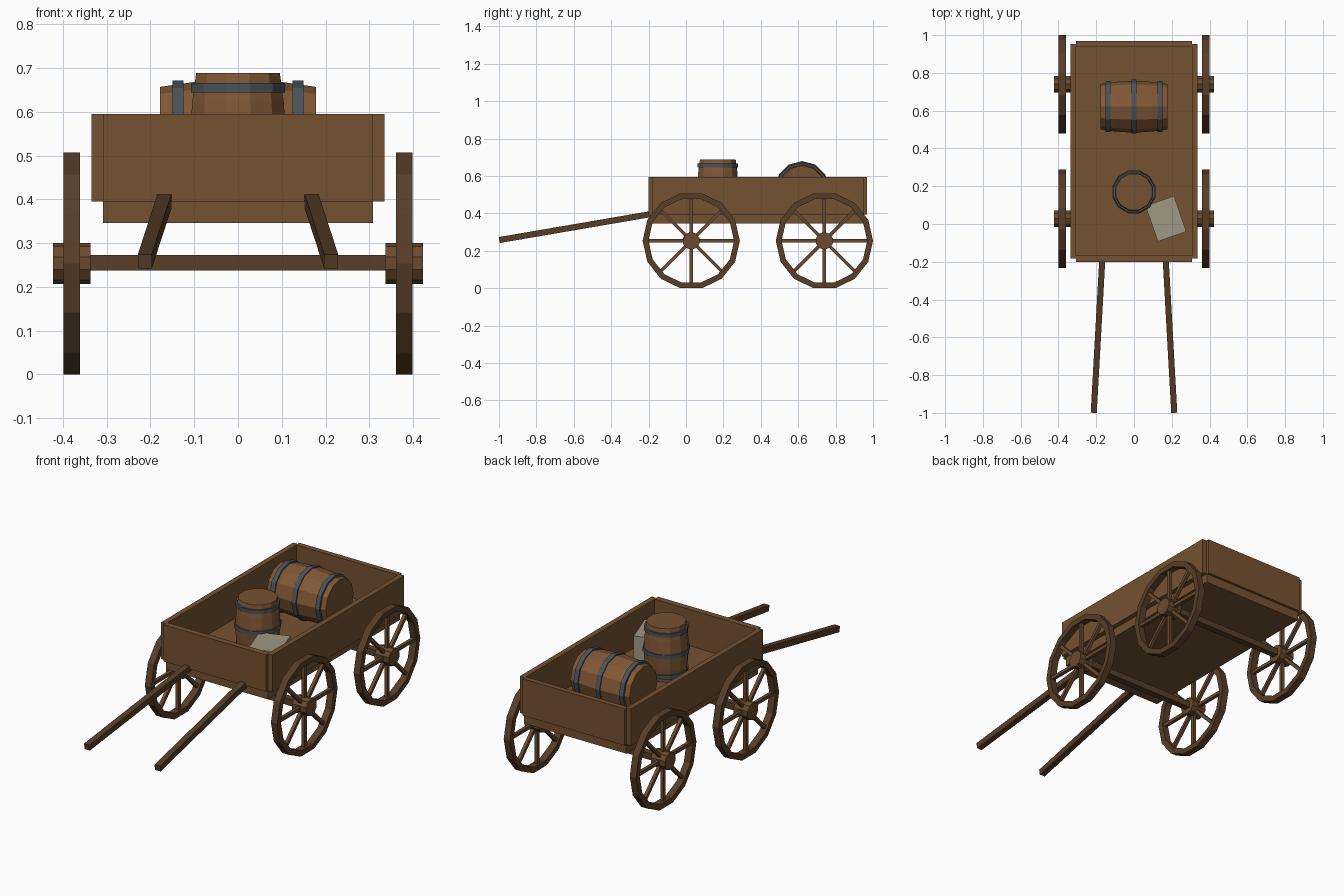
import bpy, bmesh, math
from mathutils import Matrix, Vector

if "Cube" in bpy.data.objects:
    bpy.data.objects.remove(bpy.data.objects["Cube"])


def material(name, rgb):
    m = bpy.data.materials.new(name)
    lin = [((c / 255 + 0.055) / 1.055) ** 2.4 for c in rgb]
    m.diffuse_color = (*lin, 1)
    m.use_nodes = True
    m.node_tree.nodes["Principled BSDF"].inputs["Base Color"].default_value = m.diffuse_color
    return m


BED = material("bed wood", (117, 82, 50))
DARK = material("dark wood", (88, 62, 40))
HUB = material("hub wood", (106, 74, 46))
STAVE = material("barrel wood", (130, 88, 54))
IRON = material("iron band", (75, 83, 90))
CRATE = material("pale crate", (160, 152, 132))


def finish(name, bm, mats, matrix=None):
    bmesh.ops.recalc_face_normals(bm, faces=bm.faces)
    if matrix is not None:
        bm.transform(matrix)
    me = bpy.data.meshes.new(name)
    bm.to_mesh(me)
    bm.free()
    for m in mats:
        me.materials.append(m)
    ob = bpy.data.objects.new(name, me)
    bpy.context.collection.objects.link(ob)
    return ob


def box(name, lo, hi, mat, matrix=None):
    lo, hi = Vector(lo), Vector(hi)
    bm = bmesh.new()
    bmesh.ops.create_cube(bm, size=1)
    bm.transform(Matrix.Translation((lo + hi) / 2) @ Matrix.Diagonal((*(hi - lo), 1)))
    return finish(name, bm, [mat], matrix)


def lathe(name, profile, sides, mats, matrix, closed=False, turn=0.0):
    """Revolve (radius, height) points round z; open profiles get flat caps (last material)."""
    bm = bmesh.new()
    rings = []
    for r, h in profile:
        ring = []
        for i in range(sides):
            a = 2 * math.pi * i / sides + turn
            ring.append(bm.verts.new((r * math.cos(a), r * math.sin(a), h)))
        rings.append(ring)
    pairs = list(zip(rings, rings[1:]))
    if closed:
        pairs.append((rings[-1], rings[0]))
    for a, b in pairs:
        for i in range(sides):
            j = (i + 1) % sides
            bm.faces.new((a[i], a[j], b[j], b[i]))
    if not closed:
        for ring in (rings[0], rings[-1]):
            bm.faces.new(ring).material_index = len(mats) - 1
    return finish(name, bm, mats, matrix)


# Bed: floor, side boards and end boards
box("floor", (-0.308, -0.182, 0.346), (0.308, 0.955, 0.397), BED)
for s, side in ((-1, "left"), (1, "right")):
    x0, x1 = sorted((s * 0.306, s * 0.335))
    box(side + "_board", (x0, -0.183, 0.395), (x1, 0.953, 0.595), BED)
box("front_board", (-0.308, -0.2, 0.395), (0.308, -0.167, 0.595), BED)
box("back_board", (-0.308, 0.94, 0.395), (0.308, 0.969, 0.595), BED)

# Wheels and axles
R = 0.26
WZ = R * math.cos(math.pi / 14)
TO_X = Matrix.Rotation(math.pi / 2, 4, 'Y')
for wy, end in ((0.028, "front"), (0.74, "back")):
    box(end + "_axle", (-0.37, wy - 0.018, WZ - 0.016), (0.37, wy + 0.018, WZ + 0.019), DARK)
    for s, side in ((-1, "left"), (1, "right")):
        tag = f"{end}_{side}_"
        place = Matrix.Translation((s * 0.38, wy, WZ)) @ TO_X
        lathe(tag + "rim", [(R, -0.019), (R, 0.019), (R - 0.031, 0.019), (R - 0.031, -0.019)],
              14, [DARK], place, closed=True, turn=math.pi / 2)
        lathe(tag + "hub", [(0.047, -0.043), (0.047, 0.043)], 10, [HUB], place)
        for k in range(8):
            box(f"{tag}spoke_{k}", (0.03, -0.009, -0.009), (0.236, 0.009, 0.009), HUB,
                place @ Matrix.Rotation(k * math.pi / 4, 4, 'Z'))

# Pulling shafts: square bars splayed outward and sloping down to the front
for s, side in ((-1, "left"), (1, "right")):
    back, tip = Vector((s * 0.168, -0.19, 0.396)), Vector((s * 0.213, -0.997, 0.258))
    d = (tip - back).normalized()
    across = d.cross(Vector((0, 0, 1))).normalized()
    up = across.cross(d)
    turn = Matrix((across, d, up)).transposed().to_4x4()
    box(side + "_shaft", (-0.016, 0, -0.016), (0.016, (tip - back).length, 0.016), DARK,
        Matrix.Translation(back) @ turn)


# Barrels with three iron bands
def barrel(name, matrix, turn):
    lathe(name, [(0.12, -0.178), (0.131, -0.1), (0.138, 0), (0.131, 0.1), (0.12, 0.178)],
          12, [STAVE, BED], matrix, turn=turn)
    for i, (h, r) in enumerate(((-0.137, 0.135), (0, 0.143), (0.137, 0.135))):
        inner = r - 0.02
        lathe(f"{name}_band_{i}", [(r, h - 0.013), (r, h + 0.013), (inner, h + 0.013), (inner, h - 0.013)],
              12, [IRON], matrix, closed=True, turn=turn)


barrel("lying_barrel", Matrix.Translation((0, 0.621, 0.537)) @ TO_X, 0)
barrel("standing_barrel", Matrix.Translation((0, 0.17, 0.542)) @ Matrix.Scale(0.825, 4), math.pi / 12)

# Pale crate, turned slightly
box("crate", (-0.08, -0.1, 0.395), (0.08, 0.1, 0.54), CRATE,
    Matrix.Translation((0.169, 0.028, 0)) @ Matrix.Rotation(math.radians(19), 4, 'Z'))
